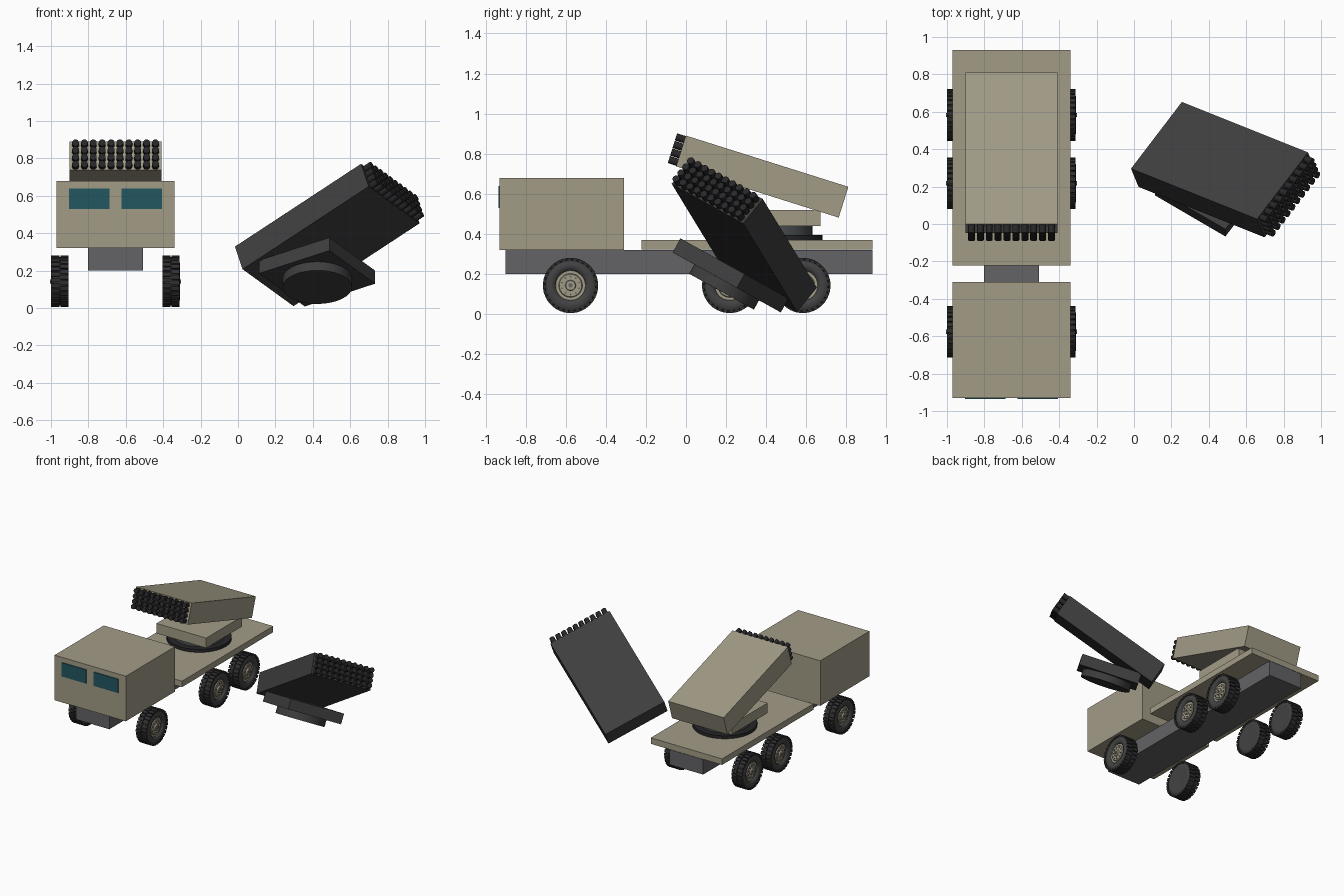
import bpy, bmesh, math
from mathutils import Matrix, Vector

if "Cube" in bpy.data.objects:
    bpy.data.objects.remove(bpy.data.objects["Cube"])


def mat(name, r, g, b):
    m = bpy.data.materials.new(name)
    m.diffuse_color = (r, g, b, 1)
    m.use_nodes = True
    m.node_tree.nodes["Principled BSDF"].inputs["Base Color"].default_value = m.diffuse_color
    return m


SAND = mat("sand_paint", .36, .33, .24)
GREY = mat("chassis_grey", .125, .125, .135)
BURNT = mat("charred_grey", .048, .048, .048)
RUBBER = mat("tyre_rubber", .028, .028, .030)
WALL = mat("tyre_sidewall", .055, .055, .057)
RING = mat("bearing_grey", .07, .075, .08)
TUBE = mat("tube_black", .020, .020, .022)
GLASS = mat("window_teal", .016, .095, .12)

CX = -0.655  # truck centre line


def finish(name, bm, mats, M=None):
    if M is not None:
        bm.transform(M)
    bmesh.ops.recalc_face_normals(bm, faces=bm.faces[:])
    me = bpy.data.meshes.new(name)
    bm.to_mesh(me)
    bm.free()
    for m in mats:
        me.materials.append(m)
    ob = bpy.data.objects.new(name, me)
    bpy.context.collection.objects.link(ob)
    return ob


def add_box(bm, centre, size, M=Matrix(), index=0):
    T = M @ Matrix.Translation(centre) @ Matrix.Diagonal((*size, 1))
    r = bmesh.ops.create_cube(bm, size=1, matrix=T)
    for f in {f for v in r["verts"] for f in v.link_faces}:
        f.material_index = index


def add_cyl(bm, r1, r2, depth, M, seg, index=0):
    r = bmesh.ops.create_cone(bm, cap_ends=True, segments=seg, radius1=r1,
                              radius2=r2, depth=depth, matrix=M)
    for f in {f for v in r["verts"] for f in v.link_faces}:
        f.material_index = index
        f.smooth = len(f.verts) == 4 and seg > 16


def box(name, x, y, z, material, M=None):
    bm = bmesh.new()
    add_box(bm, [sum(a) / 2 for a in (x, y, z)], [a[1] - a[0] for a in (x, y, z)])
    return finish(name, bm, [material], M)


# truck body
box("cab", (CX - .315, CX + .315), (-.93, -.31), (.32, .68), SAND)
box("chassis", (CX - .148, CX + .148), (-.90, .93), (.20, .32), GREY)
box("bed", (CX - .315, CX + .315), (-.222, .93), (.322, .37), SAND)
for s, side in ((-1, "left"), (1, "right")):
    a, b = sorted((CX + s * .033, CX + s * .248))
    box("windscreen_" + side, (a, b), (-.936, -.928), (.53, .64), GLASS)

# fixed bearing ring on the bed
bm = bmesh.new()
add_cyl(bm, .235, .235, .024, Matrix.Translation((CX, .445, .382)), 48)
finish("bearing_ring", bm, [TUBE])

# launcher pod axes on the truck
TILT = math.radians(17.5)
LEN, WID, THK = .85, .49, .161
FWD = Vector((0, -math.cos(TILT), math.sin(TILT)))
UP = Vector((0, math.sin(TILT), math.cos(TILT)))
REAR = Vector((CX - WID / 2, .81, .635))  # rear top left corner


def frame(side, fwd, up, origin):
    m = Matrix((side, fwd, up)).transposed().to_4x4()
    m.translation = origin
    return m


def launcher(prefix, M, body, bearing, tubes):
    """Turntable, mount and tilted pod, in truck position, then moved by M."""
    bm = bmesh.new()
    add_cyl(bm, .185, .185, .056, Matrix.Translation((CX, .445, .415)), 48)
    finish(prefix + "_turntable", bm, [bearing], M)
    box(prefix + "_mount", (CX - .22, CX + .22), (.22, .672), (.44, .52), body, M)
    P = frame(Vector((1, 0, 0)), FWD, UP, REAR)
    bm = bmesh.new()
    add_box(bm, (WID / 2, LEN / 2, -THK / 2), (WID, LEN, THK), P)
    finish(prefix + "_pod", bm, [body], M)
    # rocket tubes, ten across and four high
    bm = bmesh.new()
    for i in range(10):
        for j in range(4):
            pos = (WID / 2 + (i - 4.5) * .0475, LEN + .02, -.021 - j * .0395)
            add_cyl(bm, .0185, .0185, .05,
                    P @ Matrix.Translation(pos) @ Matrix.Rotation(math.pi / 2, 4, 'X'), 16)
    finish(prefix + "_tubes", bm, [tubes], M)


launcher("launcher", Matrix(), SAND, RING, TUBE)

# detached charred launcher lying beside the truck
f2 = Vector((.675, -.27, .443)).normalized()
s2 = Vector((.273, .358, -.198))
s2 = (s2 - f2 * s2.dot(f2)).normalized()
u2 = s2.cross(-f2) if s2.cross(-f2).z > 0 else s2.cross(f2)
P_old = frame(Vector((1, 0, 0)), FWD, UP, REAR)
P_new = frame(s2, f2, u2, Vector((-.016, .296, .329)))
launcher("wreck", P_new @ P_old.inverted(), BURNT, BURNT, TUBE)


def wheel(name, x, y, s):
    """Wheel whose outer face points along local +z, then along s * x."""
    bm = bmesh.new()
    # lathed tyre with closed inner face and recessed outer bowl
    prof = [(0, -.044), (.10, -.046), (.122, -.042), (.130, -.034), (.130, .034),
            (.122, .042), (.10, .047), (.078, .042), (.074, .030), (0, .030)]
    n = 40
    rings = []
    for r, z in prof:
        if r == 0:
            rings.append([bm.verts.new((0, 0, z))] * n)
        else:
            rings.append([bm.verts.new((r * math.cos(2 * math.pi * k / n),
                                        r * math.sin(2 * math.pi * k / n), z))
                          for k in range(n)])
    for q in range(len(prof) - 1):
        for k in range(n):
            vs = [rings[q][k], rings[q][(k + 1) % n],
                  rings[q + 1][(k + 1) % n], rings[q + 1][k]]
            f = bm.faces.new(list(dict.fromkeys(vs)))
            f.material_index = 0 if q in (2, 3, 4) else (2 if q == 8 else 1)
            f.smooth = q not in (0, 8)
    # tread lugs in two staggered rows
    for k in range(28):
        for row in (-1, 1):
            R = Matrix.Rotation(2 * math.pi * (k + .25 * row) / 28, 4, 'Z')
            add_box(bm, (.129, 0, row * .0245), (.017, .0225, .044), R, 0)
    # rim lip, hub and bolts
    add_cyl(bm, .060, .056, .008, Matrix.Translation((0, 0, .033)), 28, 2)
    add_cyl(bm, .028, .024, .016, Matrix.Translation((0, 0, .040)), 20, 2)
    add_cyl(bm, .011, .011, .006, Matrix.Translation((0, 0, .050)), 12, 3)
    for k in range(10):
        R = Matrix.Rotation(2 * math.pi * k / 10, 4, 'Z')
        add_cyl(bm, .005, .005, .006, R @ Matrix.Translation((.045, 0, .039)), 6, 3)
    M = Matrix.Translation((x, y, .143)) @ Matrix.Rotation(s * math.pi / 2, 4, 'Y')
    finish(name, bm, [RUBBER, WALL, SAND, GREY], M)


for row, y in (("front", -.576), ("middle", .218), ("rear", .583)):
    for s, side in ((-1, "left"), (1, "right")):
        wheel(f"{row}_wheel_{side}", CX + s * .297, y, s)
